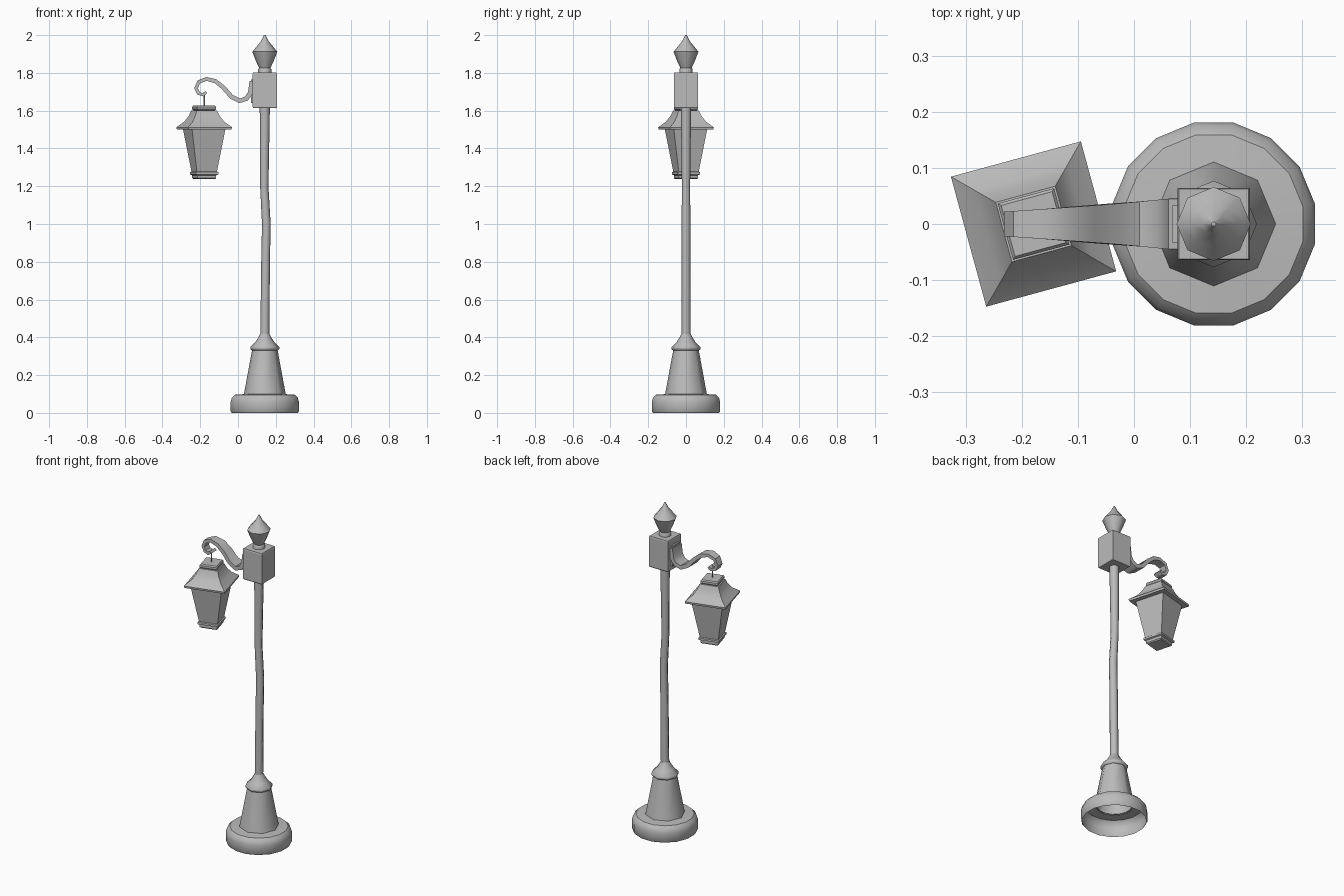
import bpy, bmesh, math
from mathutils import Vector

if "Cube" in bpy.data.objects:
    bpy.data.objects.remove(bpy.data.objects["Cube"], do_unlink=True)

iron = bpy.data.materials.new("grey_iron")
iron.use_nodes = True
GREY = (0.5, 0.5, 0.5, 1)
iron.diffuse_color = GREY
iron.node_tree.nodes["Principled BSDF"].inputs["Base Color"].default_value = GREY

POST_X, LAMP_X = 0.142, -0.179
LAMP_TURN = math.radians(15.2)


def finish(name, bm, smooth=None):
    """Turn a bmesh into an object, smoothing edges below the given angle."""
    mesh = bpy.data.meshes.new(name)
    bm.to_mesh(mesh)
    bm.free()
    mesh.materials.append(iron)
    obj = bpy.data.objects.new(name, mesh)
    bpy.context.collection.objects.link(obj)
    if smooth:
        bpy.ops.object.select_all(action='DESELECT')
        obj.select_set(True)
        bpy.context.view_layer.objects.active = obj
        bpy.ops.object.shade_smooth_by_angle(angle=math.radians(smooth))
    return obj


def bridge(bm, a, b):
    n = len(a)
    return [bm.faces.new((a[i], a[(i + 1) % n], b[(i + 1) % n], b[i])) for i in range(n)]


def lathe(profile, sides, x, turn=0.0, bottom=False, top=False):
    """Stack rings of (radius, z, sideways shift) into a shell."""
    bm = bmesh.new()
    rings = []
    for r, z, *shift in profile:
        cx = x + (shift[0] if shift else 0)
        rings.append([bm.verts.new((cx + r * math.cos(turn + math.tau * i / sides),
                                    r * math.sin(turn + math.tau * i / sides), z))
                      for i in range(sides)])
    walls = [bridge(bm, a, b) for a, b in zip(rings, rings[1:])]
    if bottom:
        bm.faces.new(rings[0][::-1])
    if top:
        bm.faces.new(rings[-1])
    return bm, walls


def square(profile):
    """Square lantern part from (half width, z) pairs."""
    return lathe([(w * math.sqrt(2), z) for w, z in profile], 4, LAMP_X,
                 LAMP_TURN + math.pi / 4, True, True)


# Round foot, open underneath
foot, _ = lathe([(0.178, 0), (0.184, 0.008), (0.184, 0.06), (0.178, 0.08), (0.162, 0.096),
                 (0.10, 0.1)], 16, POST_X, math.pi / 16)
finish("round_foot", foot, 40)

# Tapered pedestal and its flared collar
pedestal, _ = lathe([(0.111, 0.097), (0.068, 0.33)], 8, POST_X)
finish("pedestal", pedestal, 50)
collar, _ = lathe([(0.066, 0.328), (0.077, 0.338), (0.077, 0.348), (0.05, 0.375),
                   (0.034, 0.4), (0.025, 0.418)], 8, POST_X, 0, True, True)
finish("pedestal_collar", collar, 50)

# Slightly crooked pole
pole, _ = lathe([(0.024, 0.4), (0.023, 0.8, 0.004), (0.023, 1.0, 0.008), (0.022, 1.2, -0.003),
                 (0.024, 1.35, -0.002), (0.027, 1.63)], 8, POST_X, 0, True, True)
finish("pole", pole, 50)

# Square head block
head, _ = lathe([(0.086, 1.613), (0.091, 1.62), (0.091, 1.795), (0.088, 1.802)],
                4, POST_X, math.pi / 4, True, True)
finish("head_block", head)

# Finial
finial, _ = lathe([(0.035, 1.8), (0.035, 1.82), (0.03, 1.826), (0.048, 1.865), (0.066, 1.912),
                   (0.043, 1.94), (0.02, 1.968), (0.004, 2.0)], 8, POST_X, 0, False, True)
finish("finial", finial, 50)

# Wall plate joining the arm to the head block
plate = bmesh.new()
bmesh.ops.create_cube(plate, size=1)
bmesh.ops.scale(plate, vec=(0.012, 0.066, 0.125), verts=plate.verts)
bmesh.ops.translate(plate, vec=(0.074, 0, 1.702), verts=plate.verts)
finish("arm_plate", plate)

# Scrolled flat arm, narrowing toward the hook
path = [Vector((x, 0, z)) for x, z in (
    (0.075, 1.755), (0.066, 1.695), (0.045, 1.664), (0.008, 1.652), (-0.034, 1.673),
    (-0.077, 1.722), (-0.119, 1.756), (-0.167, 1.768), (-0.208, 1.752), (-0.222, 1.718),
    (-0.209, 1.692), (-0.185, 1.684), (-0.168, 1.698))]
arm = bmesh.new()
rings = []
for i, p in enumerate(path):
    along = (path[min(i + 1, len(path) - 1)] - path[max(i - 1, 0)]).normalized()
    out = Vector((-along.z, 0, along.x))
    t = i / (len(path) - 1)
    wide = Vector((0, 0.021 + 0.024 * (p.x + 0.235) / 0.31, 0))
    thick = out * (0.014 - 0.006 * t)
    rings.append([arm.verts.new(p + c) for c in
                  (wide + thick, thick - wide, -wide - thick, wide - thick)])
for a, b in zip(rings, rings[1:]):
    bridge(arm, a, b)
arm.faces.new(rings[0][::-1])
arm.faces.new(rings[-1])
bmesh.ops.recalc_face_normals(arm, faces=arm.faces)
finish("scroll_arm", arm, 40)

# Thin hanger between arm and lantern
hanger, _ = lathe([(0.004, 1.615), (0.004, 1.7)], 6, LAMP_X, 0, True, True)
finish("hanger", hanger, 65)

# Lantern cap, flared roof and stepped base
finish("lantern_cap", square([(0.045, 1.6), (0.052, 1.608), (0.052, 1.62), (0.047, 1.627)])[0])
finish("lantern_roof", square([(0.118, 1.5), (0.12, 1.512), (0.086, 1.542), (0.067, 1.572),
                               (0.055, 1.602)])[0], 20)
finish("lantern_base", square([(0.046, 1.237), (0.052, 1.243), (0.052, 1.258), (0.061, 1.262),
                               (0.061, 1.274), (0.054, 1.278)])[0])

# Tapered lantern body with recessed panes
body, walls = square([(0.054, 1.272), (0.092, 1.505)])
bmesh.ops.inset_individual(body, faces=walls[0], thickness=0.013, depth=-0.008)
finish("lantern_body", body)
